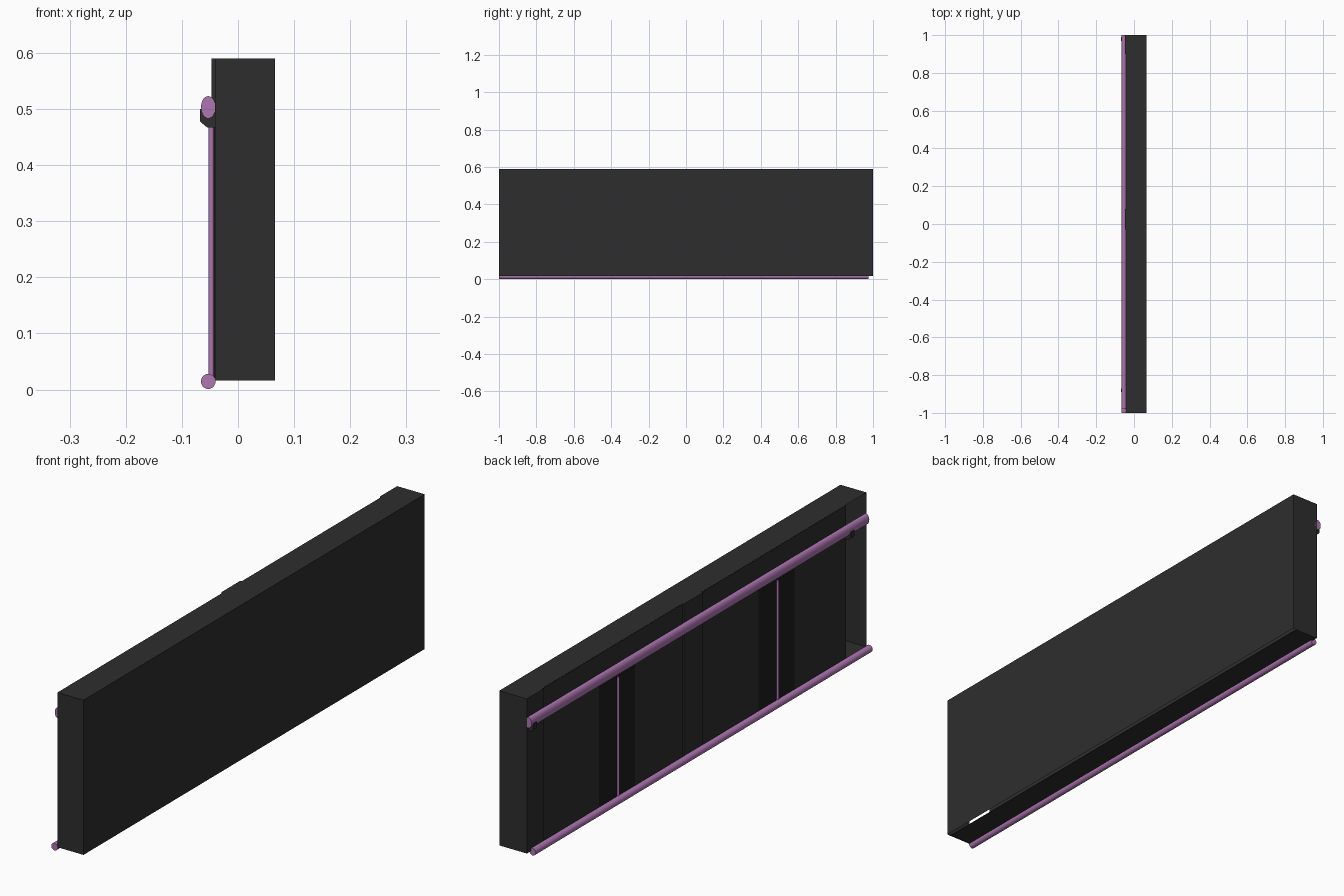
import bpy, bmesh, math
from mathutils import Matrix

if "Cube" in bpy.data.objects:
    bpy.data.objects.remove(bpy.data.objects["Cube"])


def material(name, rgb):
    m = bpy.data.materials.new(name)
    m.diffuse_color = (*rgb, 1)
    m.use_nodes = True
    m.node_tree.nodes["Principled BSDF"].inputs["Base Color"].default_value = m.diffuse_color
    return m


DARK = material("charcoal", (0.027, 0.027, 0.027))
BLACK = material("black", (0.012, 0.012, 0.012))
MAUVE = material("mauve", (0.42, 0.18, 0.44))


def finish(bm, name, mat):
    me = bpy.data.meshes.new(name)
    bm.to_mesh(me)
    bm.free()
    ob = bpy.data.objects.new(name, me)
    bpy.context.collection.objects.link(ob)
    me.materials.append(mat)
    return ob


def box(name, x, y, z, mat, open_sides=()):
    """Box from min/max ranges; faces whose outward normal is in open_sides are removed."""
    bm = bmesh.new()
    bmesh.ops.create_cube(bm, size=1)
    bm.normal_update()
    gone = [f for f in bm.faces if tuple(round(c) for c in f.normal) in open_sides]
    bmesh.ops.delete(bm, geom=gone, context='FACES')
    for v in bm.verts:
        for i, (a, b) in enumerate((x, y, z)):
            v.co[i] = a if v.co[i] < 0 else b
    return finish(bm, name, mat)


def rod(name, center, length, rx, rother, axis, mat=MAUVE, sides=24):
    """Capped elliptical rod along y or z."""
    bm = bmesh.new()
    bmesh.ops.create_cone(bm, cap_ends=True, segments=sides, radius1=1, radius2=1, depth=1)
    bmesh.ops.scale(bm, vec=(rx, rother, length), verts=bm.verts)
    if axis == 'y':
        bmesh.ops.rotate(bm, verts=bm.verts, matrix=Matrix.Rotation(math.pi / 2, 3, 'X'))
    bmesh.ops.translate(bm, vec=center, verts=bm.verts)
    for f in bm.faces:
        f.smooth = len(f.verts) == 4
    return finish(bm, name, mat)


def bracket(name, y0, y1):
    """Small chamfered hook under the upper rail."""
    prof = [(-0.041, 0.467), (-0.055, 0.467), (-0.068, 0.478), (-0.068, 0.50), (-0.041, 0.50)]
    bm = bmesh.new()
    face = bm.faces.new([bm.verts.new((x, y0, z)) for x, z in prof])
    ext = bmesh.ops.extrude_face_region(bm, geom=[face])
    bmesh.ops.translate(bm, vec=(0, y1 - y0, 0),
                        verts=[g for g in ext['geom'] if isinstance(g, bmesh.types.BMVert)])
    bmesh.ops.recalc_face_normals(bm, faces=bm.faces)
    return finish(bm, name, DARK)


# Hollow outer shell: front, ends and top
Z = (0.016, 0.59)
box("outer_shell", (-0.041, 0.066), (-1, 1), Z, DARK, {(-1, 0, 0), (0, 0, -1)})

# Floor, leaving a narrow slit along the outer face
box("floor_panel", (-0.041, 0.051), (-0.998, 0.998), (0.016, 0.018), DARK)

# Back cover, stopping short so one end bay stays open
box("back_panel", (-0.041, -0.039), (-0.88, 0.998), (0.016, 0.588), DARK)

# Raised posts on the back
box("middle_post", (-0.047, -0.041), (-0.03, 0.08), Z, DARK)
box("end_post", (-0.047, -0.041), (0.9, 1), Z, DARK)

# Dark strips with slim upright bars
for i, y in enumerate((-0.47, 0.465)):
    box(f"back_strip_{i}", (-0.042, -0.041), (y - 0.105, y + 0.105), (0.017, 0.467), BLACK)
    rod(f"upright_bar_{i}", (-0.0475, y, 0.241), 0.452, 0.0047, 0.0047, 'z', sides=12)

# Upper and lower rails
rod("upper_rail", (-0.053, 0.01, 0.503), 1.98, 0.013, 0.020, 'y')
rod("lower_rail", (-0.053, -0.0125, 0.0145), 1.975, 0.013, 0.0135, 'y')

# Rail brackets
bracket("rail_bracket_a", -0.89, -0.87)
bracket("rail_bracket_b", 0.97, 0.99)
